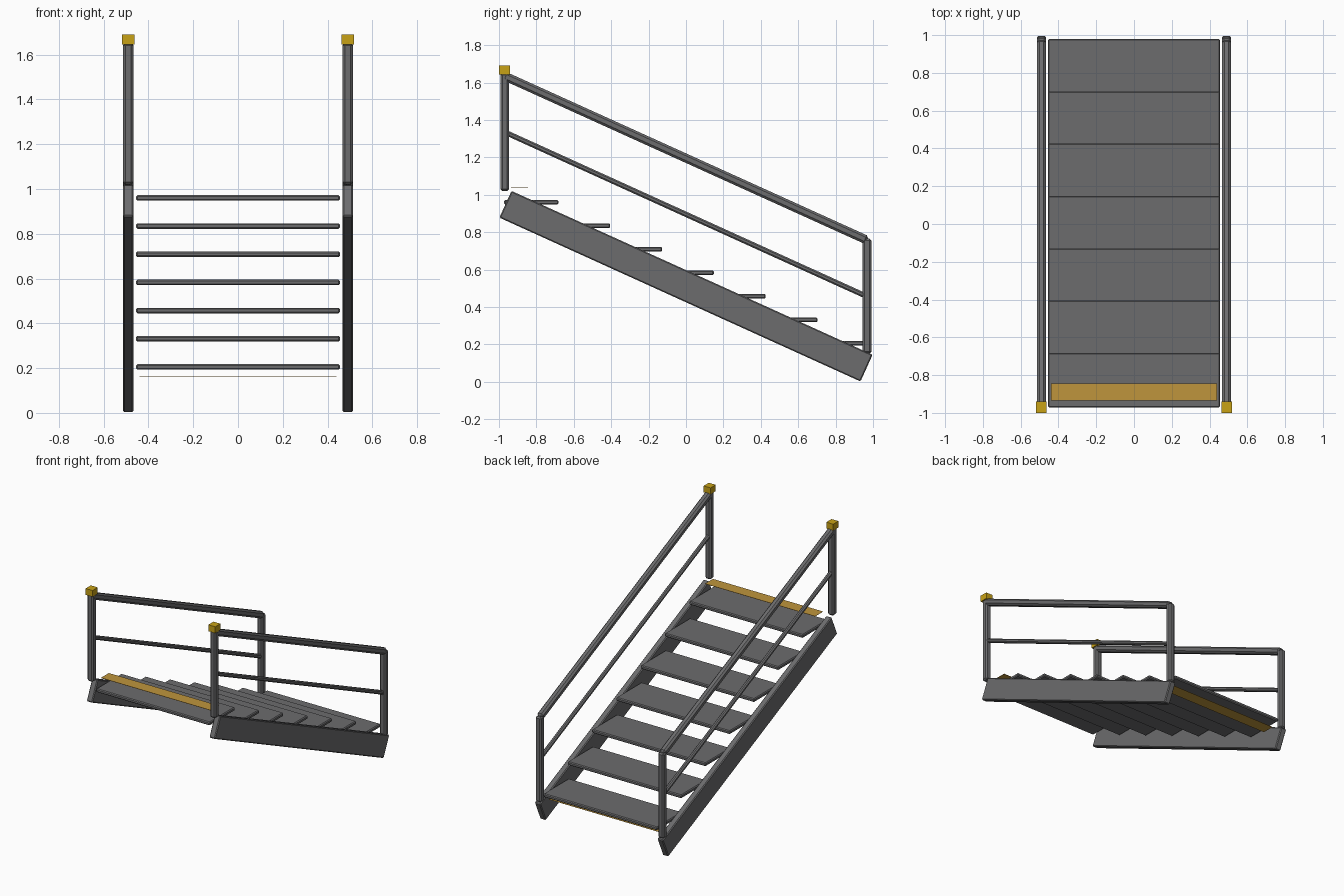
import bpy, math
from mathutils import Vector

if "Cube" in bpy.data.objects:
    bpy.data.objects.remove(bpy.data.objects["Cube"])


def material(name, rgb):
    m = bpy.data.materials.new(name)
    m.diffuse_color = (*rgb, 1)
    m.use_nodes = True
    m.node_tree.nodes["Principled BSDF"].inputs["Base Color"].default_value = m.diffuse_color
    return m


GREY = material("steel grey", (0.15, 0.15, 0.155))
YELLOW = material("cap yellow", (0.58, 0.36, 0.008))
STRIPE = material("stripe ochre", (0.52, 0.30, 0.045))


def box(name, loc, size, mat, bevel=0.0, tilt=0.0):
    bpy.ops.mesh.primitive_cube_add(size=1, location=loc)
    o = bpy.context.object
    o.name = name
    o.scale = size
    bpy.ops.object.transform_apply(location=False, rotation=False, scale=True)
    o.rotation_euler.x = tilt
    if bevel:
        b = o.modifiers.new("bevel", 'BEVEL')
        b.width = bevel
        b.segments = 1
    o.data.materials.append(mat)
    return o


def bar(name, a, b, width, bevel):
    # square bar with chamfered edges running between two points in the y-z plane
    a, b = Vector(a), Vector(b)
    d = b - a
    return box(name, (a + b) / 2, (width, d.length, width), GREY, bevel,
               math.atan2(d.z, d.y))


SLOPE = -math.radians(24.4)

for side, s in (("left", -1), ("right", 1)):
    x = 0.49 * s
    # sloping side beam
    box(side + "_stringer", (x, 0, 0.511), (0.046, 2.12, 0.157), GREY, 0.006, SLOPE)
    # posts, handrail and middle rail
    box(side + "_top_post", (x, -0.969, 1.335), (0.046, 0.046, 0.63), GREY, 0.01)
    box(side + "_bottom_post", (x, 0.968, 0.458), (0.046, 0.046, 0.615), GREY, 0.01)
    bar(side + "_handrail", (x, -0.975, 1.637), (x, 0.968, 0.757), 0.047, 0.012)
    bar(side + "_middle_rail", (x, -0.965, 1.333), (x, 0.965, 0.457), 0.028, 0.008)
    # yellow post cap
    box(side + "_post_cap", (x, -0.97, 1.667), (0.055, 0.059, 0.046), YELLOW)

# treads
for i in range(7):
    back_edge = -0.682 + 0.277 * i
    box(f"tread_{i + 1}", (0, back_edge - 0.145, 0.96 - 0.1258 * i),
        (0.91, 0.29, 0.025), GREY, 0.006)

# thin warning stripes at the top and bottom of the flight
for name, y, z in (("top_stripe", -0.89, 1.04), ("bottom_stripe", 0.89, 0.163)):
    box(name, (0, y, z), (0.88, 0.09, 0.002), STRIPE)
